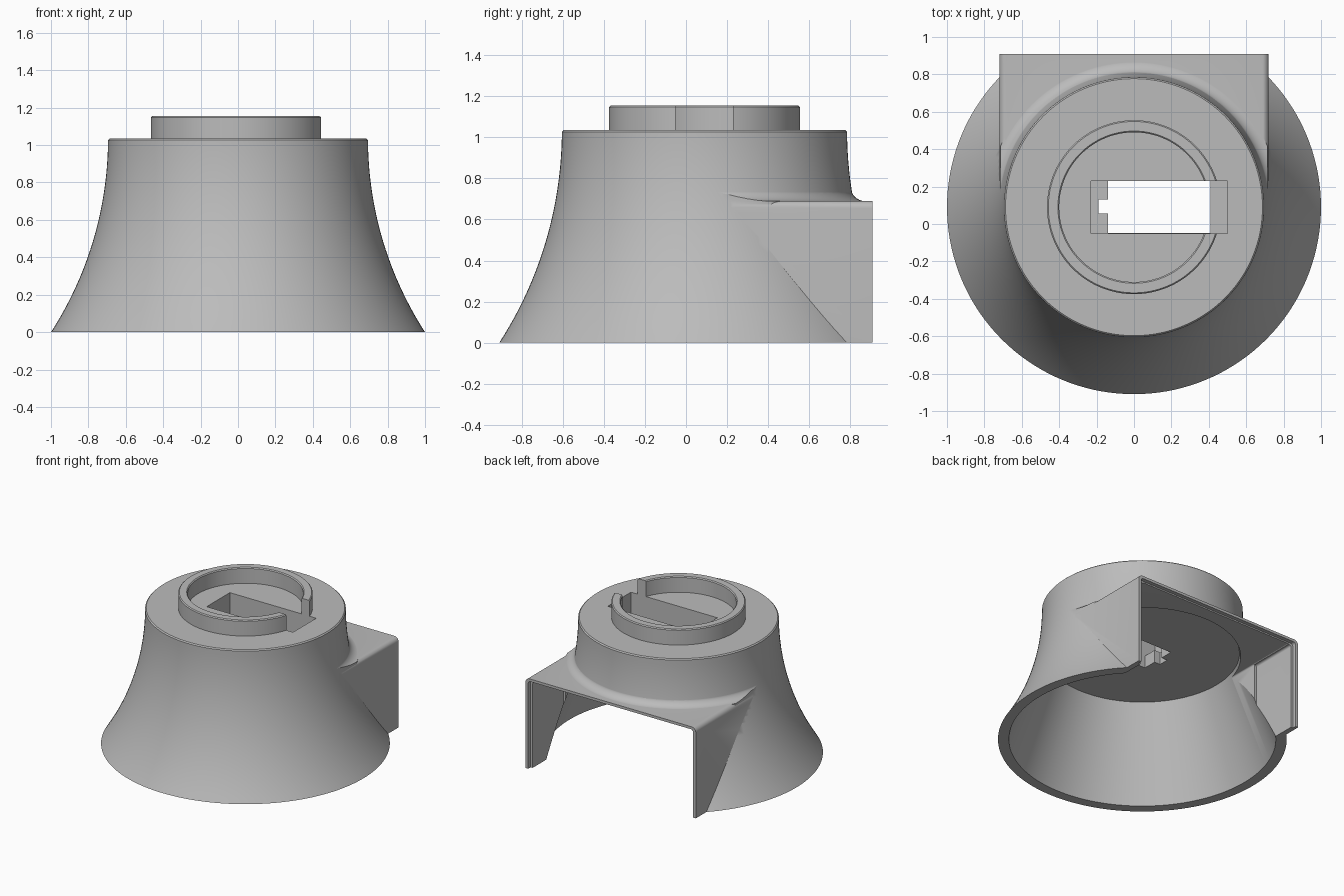
import bpy
import math

cube = bpy.data.objects.get("Cube")
if cube:
    bpy.data.objects.remove(cube, do_unlink=True)

CY = 0.09        # axis of the round body
SEG = 144
TOP = 1.035
FLARE = 1.91     # radius of the concave flare

grey = bpy.data.materials.new("plain grey")
grey.use_nodes = True
grey.diffuse_color = (0.5, 0.5, 0.5, 1)
grey.node_tree.nodes["Principled BSDF"].inputs["Base Color"].default_value = (0.5, 0.5, 0.5, 1)


def add_mesh(name, verts, faces):
    mesh = bpy.data.meshes.new(name)
    mesh.from_pydata(verts, [], faces)
    mesh.materials.append(grey)
    obj = bpy.data.objects.new(name, mesh)
    bpy.context.collection.objects.link(obj)
    return obj


def lathe(name, profile, closed=False):
    """Revolve (radius, z) points, listed bottom to top on the outside."""
    verts, faces, n = [], [], len(profile)
    for i in range(SEG):
        a = math.tau * i / SEG
        verts += [(r * math.cos(a), CY + r * math.sin(a), z) for r, z in profile]
    for i in range(SEG):
        j = (i + 1) % SEG
        for k in range(n if closed else n - 1):
            m = (k + 1) % n
            faces.append((i * n + k, j * n + k, j * n + m, i * n + m))
    if not closed:
        faces.append([i * n for i in reversed(range(SEG))])
        faces.append([i * n + n - 1 for i in range(SEG)])
    return add_mesh(name, verts, faces)


def prism(name, outline, y0, y1):
    """Extrude a counter-clockwise (x, z) outline along y."""
    n = len(outline)
    verts = [(x, y, z) for y in (y0, y1) for x, z in outline]
    faces = [list(range(n)), list(reversed(range(n, 2 * n)))]
    faces += [(k, k + n, (k + 1) % n + n, (k + 1) % n) for k in range(n)]
    return add_mesh(name, verts, faces)


def box(name, x0, x1, y0, y1, z0, z1):
    return prism(name, [(x0, z0), (x1, z0), (x1, z1), (x0, z1)], y0, y1)


def arch(name, half, z0, z1, y0, y1, rad):
    """Box with its two long upper edges rounded."""
    pts = [(-half, z0), (half, z0)]
    for side, start in ((1, 0), (-1, 90)):
        for i in range(9):
            a = math.radians(start + i * 90 / 8)
            pts.append((side * (half - rad) + rad * math.cos(a), z1 - rad + rad * math.sin(a)))
    return prism(name, pts, y0, y1)


def combine(target, other, operation):
    mod = target.modifiers.new(operation, 'BOOLEAN')
    mod.operation = operation
    mod.solver = 'EXACT'
    mod.object = other
    bpy.context.view_layer.update()
    graph = bpy.context.evaluated_depsgraph_get()
    mesh = bpy.data.meshes.new_from_object(target.evaluated_get(graph))
    target.modifiers.clear()
    target.data = mesh
    bpy.data.objects.remove(other, do_unlink=True)


def finish(obj):
    bpy.ops.object.select_all(action='DESELECT')
    obj.select_set(True)
    bpy.context.view_layer.objects.active = obj
    bpy.ops.object.shade_smooth_by_angle(angle=math.radians(28))


def flare(z):
    return 0.695 + FLARE - math.sqrt(FLARE ** 2 - (TOP - z) ** 2)


# Flared body with a slightly eased top edge
steps = 28
outer = [(flare(z), z) for z in (i * (TOP - 0.008) / steps for i in range(steps + 1))]
body = lathe("flared_body", outer + [(0.687, TOP)])

# Rear hood and the fillet where it meets the body
combine(body, arch("hood", 0.72, 0, 0.69, CY, 0.91, 0.035), 'UNION')
cove = [(0.6, 0.6), (0.785, 0.6)]
for i in range(9):
    a = math.radians(270 - i * 90 / 8)
    cove.append((0.785 + 0.073 * math.cos(a), 0.762 + 0.073 * math.sin(a)))
fillet = lathe("fillet", cove + [(0.6, 0.78)])
combine(fillet, box("fillet_limit", -0.715, 0.715, CY + 0.01, 0.905, 0.5, 0.9), 'INTERSECT')
combine(body, fillet, 'UNION')

# Hollow underside, open at the bottom and the back
combine(body, lathe("inner_cone", [(0.961, -0.1), (0.672, 0.685)]), 'DIFFERENCE')
combine(body, arch("hood_cavity", 0.66, -0.1, 0.66, CY, 1.3, 0.01), 'DIFFERENCE')
combine(body, arch("hood_pocket", 0.68, -0.1, 0.655, 0.51, 1.3, 0.015), 'DIFFERENCE')
combine(body, arch("rear_lip", 0.697, -0.1, 0.67, 0.88, 1.3, 0.02), 'DIFFERENCE')
combine(body, box("rear_trim", -1.2, 1.2, 0.91, 1.4, -0.2, 0.9), 'DIFFERENCE')

# Stepped slot through the top plate
combine(body, box("slot_recess", -0.23, 0.5, -0.05, 0.23, 0.78, 1.3), 'DIFFERENCE')
combine(body, box("slot_hole", -0.14, 0.41, -0.049, 0.229, 0.5, 0.9), 'DIFFERENCE')
combine(body, box("slot_notch", -0.19, -0.1, 0.055, 0.13, 0.5, 0.9), 'DIFFERENCE')
finish(body)

# Raised ring with a gap in line with the slot
ring = lathe("raised_ring", [(0.4, TOP), (0.465, TOP), (0.465, 1.148), (0.458, 1.155),
                             (0.407, 1.155), (0.4, 1.148)], closed=True)
combine(ring, box("ring_gap", 0.2, 0.6, -0.05, 0.23, 0.9, 1.3), 'DIFFERENCE')
finish(ring)
